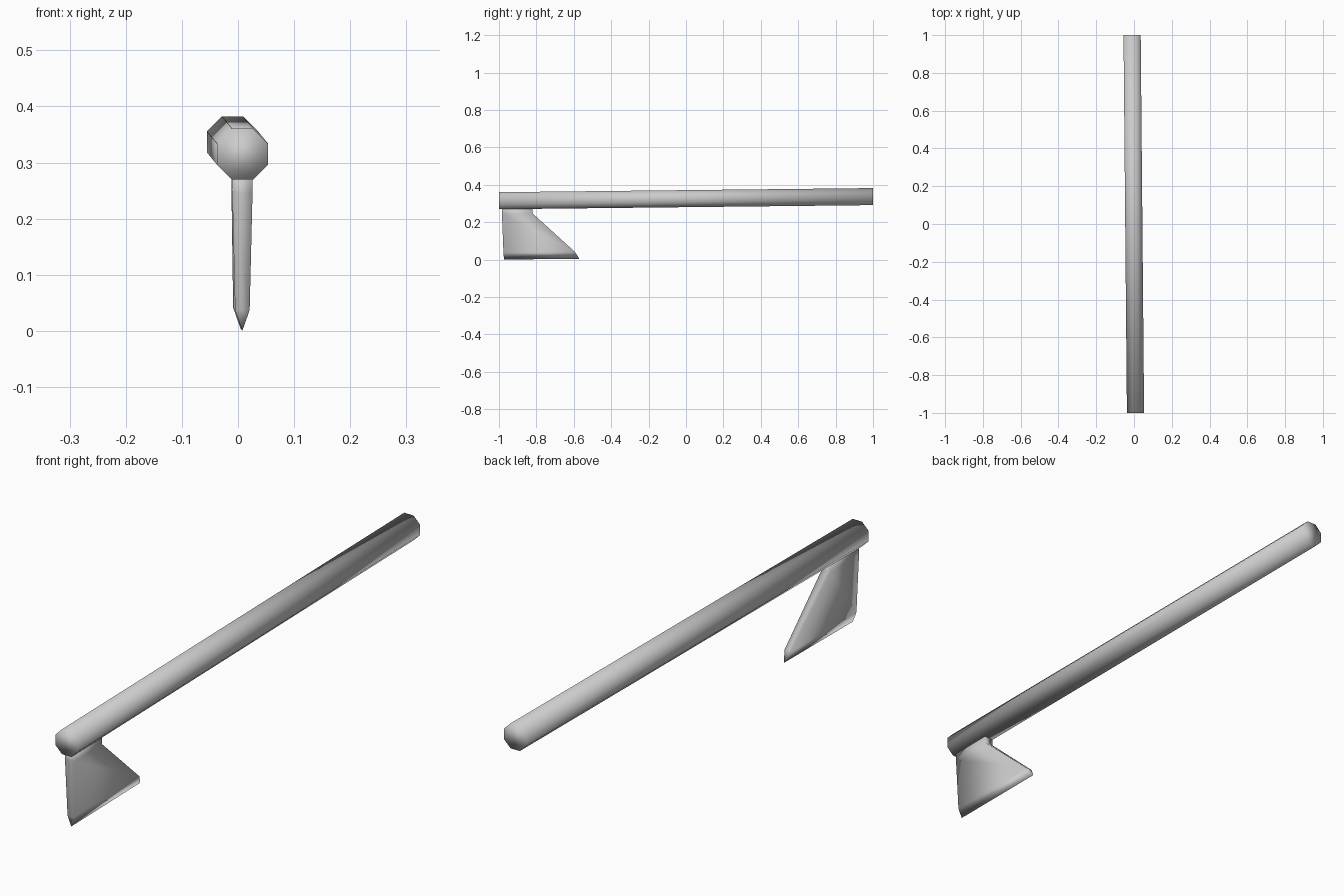
import bpy, bmesh, math

if "Cube" in bpy.data.objects:
    bpy.data.objects.remove(bpy.data.objects["Cube"])

grey = bpy.data.materials.new("plain_grey")
grey.diffuse_color = (0.6, 0.6, 0.6, 1)
grey.use_nodes = True
grey.node_tree.nodes["Principled BSDF"].inputs["Base Color"].default_value = grey.diffuse_color


def lean(x, y, z):
    """Follow the slight yaw and pitch of the whole tool."""
    return (x + 0.008 - 0.009 * (y + 1), y, z + 0.011 * (y + 1))


def loft(name, rings):
    """Skin matching closed rings and cap both ends, smooth shaded."""
    bm = bmesh.new()
    loops = [[bm.verts.new(lean(*p)) for p in ring] for ring in rings]
    n = len(loops[0])
    for a, b in zip(loops, loops[1:]):
        for i in range(n):
            j = (i + 1) % n
            bm.faces.new((a[i], a[j], b[j], b[i]))
    bm.faces.new(loops[0])
    bm.faces.new(loops[-1])
    bmesh.ops.remove_doubles(bm, verts=bm.verts, dist=1e-5)
    bmesh.ops.recalc_face_normals(bm, faces=bm.faces)
    for f in bm.faces:
        f.smooth = True
    mesh = bpy.data.meshes.new(name)
    bm.to_mesh(mesh)
    bm.free()
    mesh.materials.append(grey)
    ob = bpy.data.objects.new(name, mesh)
    bpy.context.collection.objects.link(ob)
    return ob


# Long octagonal handle
R = 0.0455 / math.cos(math.pi / 8)
angles = [math.pi / 8 + k * math.pi / 4 for k in range(8)]
loft("handle", [[(R * math.cos(a), y, 0.315 + R * math.sin(a)) for a in angles]
                for y in (-1, 1)])

# Wedge blade: neck, flaring body, then a bevel closing to the cutting edge
# Each row: height, half thickness, front y, rear y
rows = [(0.28, 0.0185, -0.985, -0.82),
        (0.245, 0.018, -0.984, -0.82),
        (0.037, 0.013, -0.976, -0.594)]
rings = [[(-t, f, z), (t, f, z), (t, r, z), (-t, r, z)] for z, t, f, r in rows]
blade = loft("blade", rings)

# Sharpened bottom edge of the blade
bm = bmesh.new()
bm.from_mesh(blade.data)
bm.faces.ensure_lookup_table()
low = min(bm.faces, key=lambda f: f.calc_center_median().z)
ring = sorted(low.verts, key=lambda v: (v.co.y, v.co.x))
bmesh.ops.delete(bm, geom=[low], context='FACES_ONLY')
fl, fr, rl, rr = ring if ring[0].co.x < ring[1].co.x else (ring[1], ring[0], *ring[2:])
if rl.co.x > rr.co.x:
    rl, rr = rr, rl
ef = bm.verts.new(lean(0, -0.973, 0.0))
er = bm.verts.new(lean(0, -0.57, 0.0))
for vs in ((fl, fr, ef), (rr, rl, er), (fr, rr, er, ef), (rl, fl, ef, er)):
    bm.faces.new(vs)
bmesh.ops.recalc_face_normals(bm, faces=bm.faces)
for f in bm.faces:
    f.smooth = True
bm.to_mesh(blade.data)
bm.free()
